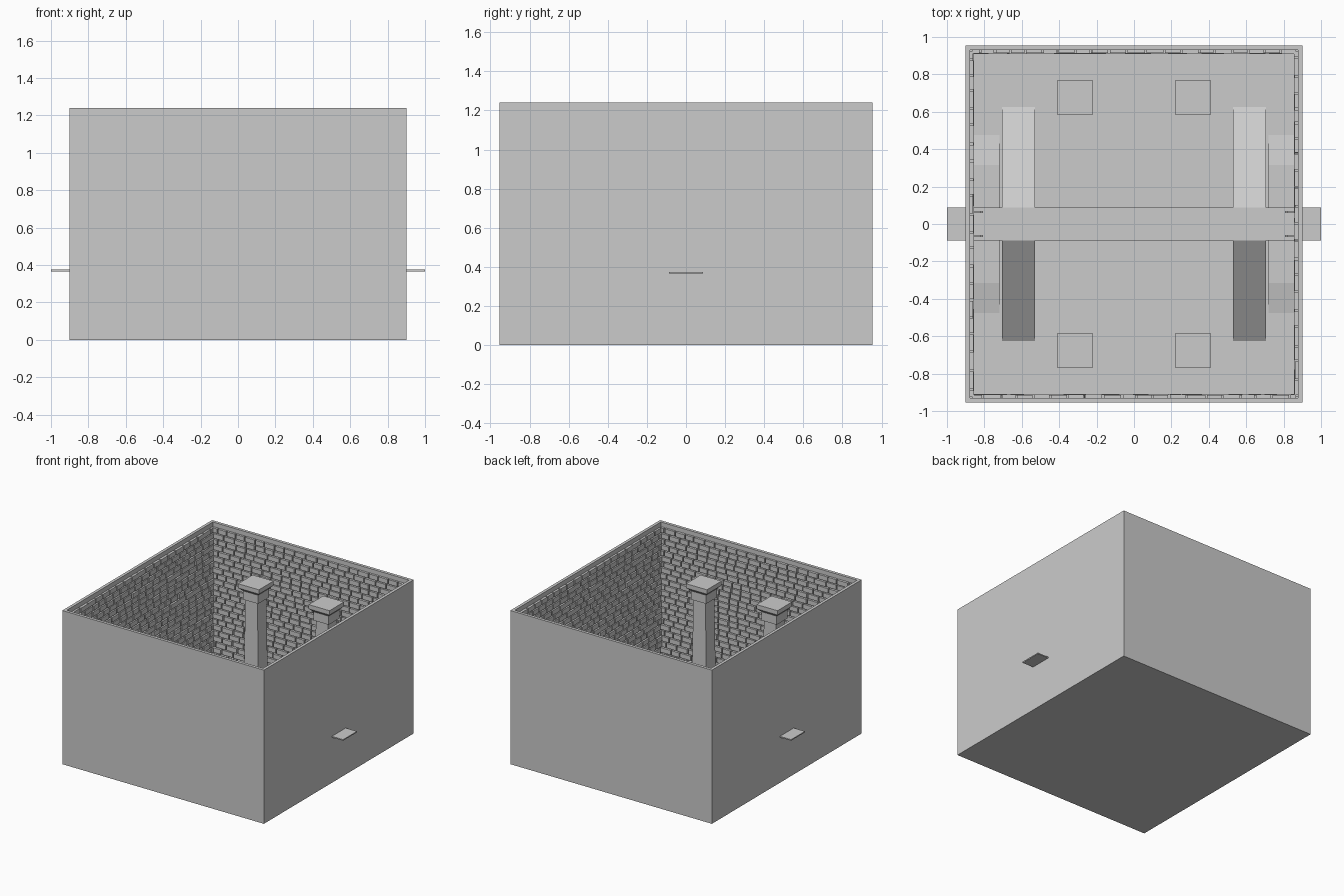
import bpy, bmesh, math, random
from mathutils import Matrix, Vector

if "Cube" in bpy.data.objects:
    bpy.data.objects.remove(bpy.data.objects["Cube"])

random.seed(4)
HX, HY, H = 0.90, 0.955, 1.24      # outer half sizes and height
T, FLOOR, PATH = 0.034, 0.012, 0.375

stone = bpy.data.materials.new("grey_stone")
stone.diffuse_color = (0.6, 0.6, 0.6, 1)
stone.use_nodes = True
stone.node_tree.nodes["Principled BSDF"].inputs["Base Color"].default_value = stone.diffuse_color


def finish(name, bm):
    bmesh.ops.recalc_face_normals(bm, faces=bm.faces)
    me = bpy.data.meshes.new(name)
    bm.to_mesh(me)
    bm.free()
    me.materials.append(stone)
    ob = bpy.data.objects.new(name, me)
    bpy.context.collection.objects.link(ob)
    return ob


def add_box(bm, lo, hi):
    lo, hi = Vector(lo), Vector(hi)
    m = Matrix.Translation((lo + hi) / 2) @ Matrix.Diagonal((*(hi - lo), 1))
    return bmesh.ops.create_cube(bm, size=1, matrix=m)["verts"]


def add_prism(bm, profile, x0, x1):
    """Extrude a (y, z) outline along x."""
    face = bm.faces.new([bm.verts.new((x0, y, z)) for y, z in profile])
    ext = bmesh.ops.extrude_face_region(bm, geom=[face])["geom"]
    bmesh.ops.translate(bm, vec=(x1 - x0, 0, 0),
                        verts=[v for v in ext if isinstance(v, bmesh.types.BMVert)])


# Open-topped room shell: box with the top inset and pushed down to the floor
bm = bmesh.new()
add_box(bm, (-HX, -HY, 0), (HX, HY, H))
bm.faces.ensure_lookup_table()
top = max(bm.faces, key=lambda f: f.calc_center_median().z)
bmesh.ops.inset_region(bm, faces=[top], thickness=T)
ext = bmesh.ops.extrude_face_region(bm, geom=[top])["geom"]
bmesh.ops.delete(bm, geom=[top], context="FACES_ONLY")
bmesh.ops.translate(bm, vec=(0, 0, FLOOR - H),
                    verts=[v for v in ext if isinstance(v, bmesh.types.BMVert)])
finish("room_shell", bm)


# Brick lining: staggered rows, built along a wall and turned into place
def brick_wall(name, half_len, dist, angle, doorway):
    bm = bmesh.new()
    row_h, gap, z, row = 0.046, 0.009, FLOOR + 0.005, 0
    while z + row_h < H - 0.02:
        u = -half_len - (0.045 if row % 2 else 0)
        while u < half_len - 0.01:
            w = random.uniform(0.075, 0.105)
            a, b = max(u, -half_len), min(u + w - gap, half_len)
            in_door = doorway and b > -0.06 and a < 0.06 and PATH - 0.03 < z < 0.64
            if b - a > 0.012 and not in_door:
                out = random.uniform(0.006, 0.011)
                add_box(bm, (a, dist - out, z), (b, dist + 0.01, z + row_h - gap))
            u += w
        z += row_h
        row += 1
    bmesh.ops.rotate(bm, verts=bm.verts, cent=(0, 0, 0),
                     matrix=Matrix.Rotation(angle, 3, "Z"))
    finish(name, bm)


for i, side in enumerate(("back", "left", "front", "right")):
    long_side = i % 2 == 0
    brick_wall(side + "_bricks", (HX if long_side else HY) - T,
               (HY if long_side else HX) - T, i * math.pi / 2, not long_side)

# Raised walkway crossing the room and poking through both side walls
bm = bmesh.new()
add_box(bm, (-1, -0.088, PATH - 0.009), (1, 0.088, PATH))
finish("walkway", bm)

for sx in (-1, 1):
    side = "right" if sx > 0 else "left"
    # Thin ramps from the walkway down to the floor, front and back
    for sy in (-1, 1):
        bm = bmesh.new()
        add_prism(bm, [(sy * 0.088, PATH), (sy * 0.625, FLOOR),
                       (sy * 0.608, FLOOR), (sy * 0.088, PATH - 0.012)],
                  sx * 0.53, sx * 0.705)
        finish(f"{side}_ramp_{'back' if sy > 0 else 'front'}", bm)
    # Low sloped step by the side wall
    bm = bmesh.new()
    add_prism(bm, [(-0.475, FLOOR), (0.475, FLOOR),
                   (0.315, FLOOR + 0.028), (-0.315, FLOOR + 0.028)],
              sx * 0.72, sx * (HX - T))
    finish(f"{side}_low_step", bm)
    # Brick door jambs standing on the walkway
    bm = bmesh.new()
    for sy in (-1, 1):
        for k in range(6):
            z = PATH + k * 0.046
            depth = 0.06 - 0.012 * (k % 2)
            y0, y1 = sorted((sy * 0.058, sy * 0.07))
            x0, x1 = sorted((sx * (HX - T - depth), sx * (HX - T)))
            add_box(bm, (x0, y0, z), (x1, y1, z + 0.038))
    finish(f"{side}_door_jambs", bm)

# Four square columns: plinth, tapering shaft and flared capital
COLUMN = [(0.085, FLOOR), (0.085, 0.07), (0.066, 0.10), (0.064, 0.11),
          (0.055, 0.87), (0.068, 0.87), (0.068, 0.94), (0.093, 0.965), (0.093, 1.0)]
for sx in (-1, 1):
    for sy in (-1, 1):
        bm = bmesh.new()
        rings = [[bm.verts.new((sx * 0.315 + a * r, sy * 0.677 + b * r, z))
                  for a, b in ((-1, -1), (1, -1), (1, 1), (-1, 1))] for r, z in COLUMN]
        for lo, hi in zip(rings, rings[1:]):
            for k in range(4):
                n = (k + 1) % 4
                bm.faces.new((lo[k], lo[n], hi[n], hi[k]))
        bm.faces.new(rings[0])
        bm.faces.new(rings[-1])
        finish(f"column_{'right' if sx > 0 else 'left'}_{'back' if sy > 0 else 'front'}", bm)
